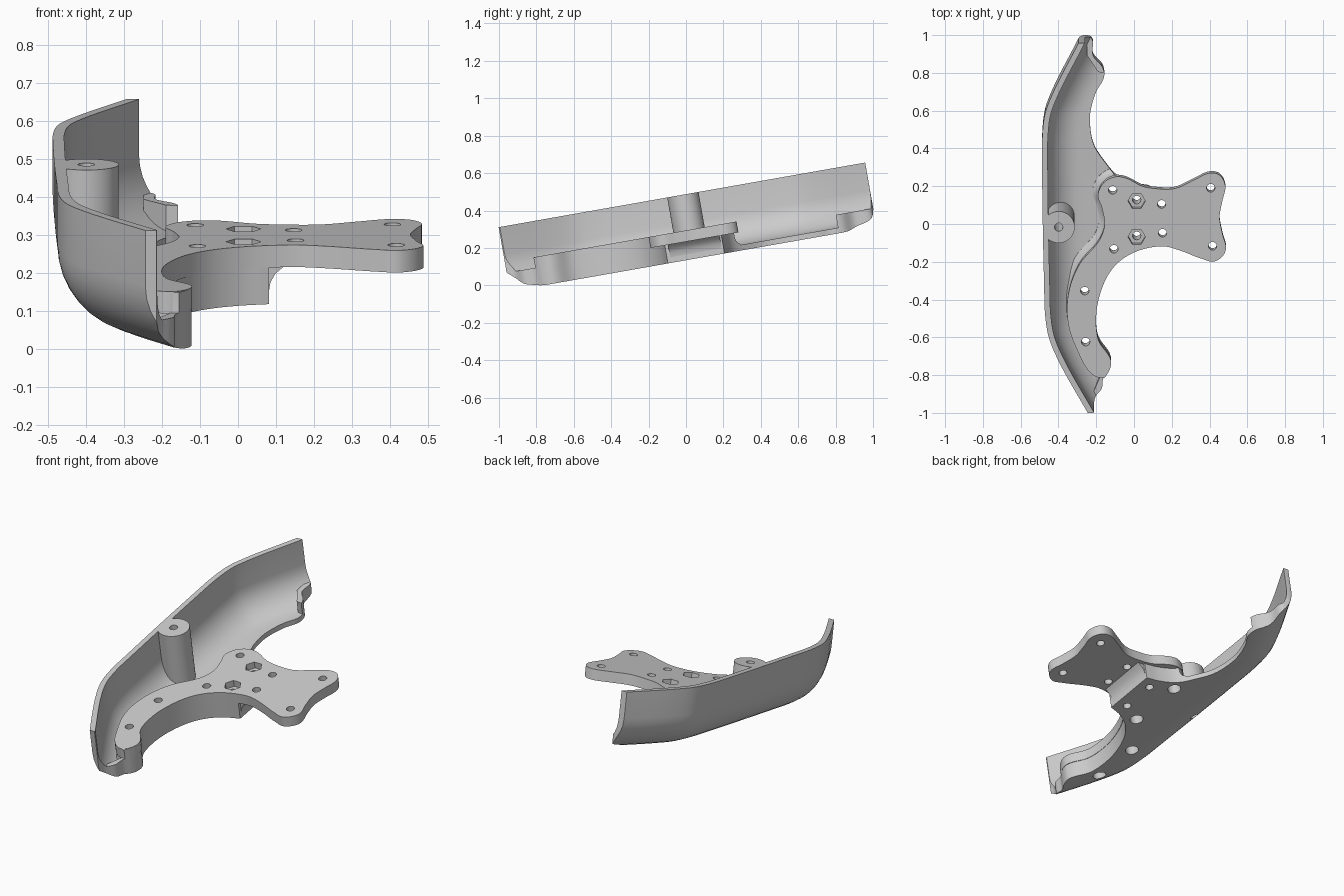
import bpy, bmesh, math
from mathutils import Matrix, Vector

if "Cube" in bpy.data.objects:
    bpy.data.objects.remove(bpy.data.objects["Cube"])

grey = bpy.data.materials.new("plain grey")
grey.use_nodes = True
grey.diffuse_color = (0.6, 0.6, 0.6, 1)
grey.node_tree.nodes["Principled BSDF"].inputs["Base Color"].default_value = grey.diffuse_color

BASE, TOP, PLATE_TOP, PLATE_LOW = 0.13, 0.478, 0.287, 0.228
R, WALL = 0.2, 0.03


def smooth(pts, closed=False, n=6):
    """Curve through the points, with tangents scaled to each span."""
    p = [Vector(q) for q in pts]
    p = [p[-1]] + p + p[:2] if closed else [2 * p[0] - p[1]] + p + [2 * p[-1] - p[-2]]
    out = []
    for a, b, c, d in zip(p, p[1:], p[2:], p[3:]):
        span = (c - b).length
        m0 = ((b - a).normalized() + (c - b).normalized()).normalized() * span
        m1 = ((c - b).normalized() + (d - c).normalized()).normalized() * span
        for i in range(n):
            t = i / n
            e = t * t * (3 - 2 * t)
            out.append(b * (1 - e) + c * e + m0 * t * (1 - t) ** 2 - m1 * t * t * (1 - t))
    return out if closed else out + [p[-2]]


def offset(pts, d, closed=True):
    """Move each point to the right of its direction of travel."""
    n, out = len(pts), []
    for i, p in enumerate(pts):
        a = pts[i - 1] if closed or i else p
        b = pts[(i + 1) % n] if closed or i < n - 1 else p
        t = (b - a).normalized()
        out.append(p + d * Vector((t.y, -t.x)))
    return out


def loft(name, rings):
    """Solid through a stack of (outline, height) rings."""
    bm = bmesh.new()
    loops = [[bm.verts.new((p[0], p[1], h)) for p in ring] for ring, h in rings]
    for lo, hi in zip(loops, loops[1:]):
        for i in range(len(lo)):
            j = (i + 1) % len(lo)
            bm.faces.new((lo[i], lo[j], hi[j], hi[i]))
    bm.faces.new(loops[0])
    bm.faces.new(loops[-1])
    bmesh.ops.recalc_face_normals(bm, faces=bm.faces)
    if bm.calc_volume(signed=True) < 0:
        bmesh.ops.reverse_faces(bm, faces=bm.faces)
    me = bpy.data.meshes.new(name)
    bm.to_mesh(me)
    bm.free()
    me.materials.append(grey)
    ob = bpy.data.objects.new(name, me)
    bpy.context.collection.objects.link(ob)
    return ob


def prism(name, outline, low, high):
    return loft(name, [(outline, low), (outline, high)])


def cylinder(name, centre, radius, low, high, sides=24):
    ring = [(centre[0] + radius * math.cos(k * math.tau / sides),
             centre[1] + radius * math.sin(k * math.tau / sides)) for k in range(sides)]
    return prism(name, ring, low, high)


def combine(ob, tools, op="DIFFERENCE"):
    for tool in tools:
        mod = ob.modifiers.new("cut", "BOOLEAN")
        mod.operation, mod.solver, mod.object = op, "EXACT", tool
    bpy.context.view_layer.update()
    dg = bpy.context.evaluated_depsgraph_get()
    me = bpy.data.meshes.new_from_object(ob.evaluated_get(dg))
    ob.modifiers.clear()
    ob.data = me


# Outlines
rim = smooth([(-.06, -1.25), (-.245, -.93), (-.41, -.63), (-.453, -.52), (-.472, -.4), (-.477, -.25),
              (-.488, .4), (-.487, .55), (-.473, .676), (-.44, .77), (-.30, 1.05), (-.16, 1.33)])
arc = [(-.124, -.687), (-.19, -.575), (-.204, -.462), (-.19, -.35), (-.14, -.22),
       (-.08, -.147), (0, -.097)]
raised_edge = [(.045, .254), (-.05, .30), (-.10, .305), (-.16, .274), (-.19, .208),
               (-.17, .142), (-.155, .05), (-.18, -.03), (-.29, -.167), (-.347, -.325),
               (-.347, -.487), (-.30, -.624), (-.235, -.74), (-.18, -.771), (-.145, -.75)]
arm = [(.08, -.072), (.16, -.065), (.24, -.086), (.36, -.132), (.425, -.146), (.482, -.09), (.465, .0),
       (.45, .09), (.465, .18), (.48, .26), (.45, .315), (.40, .325), (.32, .29),
       (.215, .242), (.11, .242)]
far_edge = [(-.262, 1.06), (-.225, 1.04), (-.218, .95), (-.165, .88), (-.16, .82), (-.2, .745),
            (-.23, .645), (-.235, .585), (-.215, .46), (-.16, .37), (-.09, .29), (0, .25), (.08, .235)]
near_edge = [(.08, -.072)] + arc[::-1] + [(-.135, -.74), (-.165, -.79), (-.172, -.84),
                                          (-.208, -.89), (-.215, -.93)]


def shell(name, radius, top):
    """Tray solid: upright wall rounding into the floor."""
    rings = []
    for k in range(10):
        a = math.pi / 2 * (1 - k / 9)
        rings.append((R - radius * math.cos(a), BASE + R - radius * math.sin(a)))
    rings.append((R - radius, top))
    return loft(name, [(offset(rim, d, False) + [Vector((1, 1.33)), Vector((1, -1.25))], h)
                       for d, h in rings])


# Solid tray, trimmed to its plan outline
body = shell("tray_body", R, TOP)
trim = prism("trim", smooth(far_edge) + smooth(near_edge) + [(-.7, -.93), (-.7, 1.06)], -.1, .8)
combine(body, [trim], "INTERSECT")

# Raised block, post and end lips, kept within the solid tray
block_ring = smooth(raised_edge[:-1]) + [Vector(p) for p in [(0, -.8), (.3, -.8), (.3, .254)]]
block = loft("raised_block", [(offset(block_ring, d), h) for d, h in
                              [(.03, .14), (.03, .165), (.012, .175), (.004, .188), (0, .205),
                               (0, PLATE_TOP - .002)]])
post = cylinder("post", (-.4, .07), .085, .14, .7, 40)
far_lip = prism("far_lip", [(-.25, 1.1), (-.1, 1.1), (-.1, .85), (-.19, .86), (-.25, .95)], .14, .23)
near_lip = prism("near_lip", [(-.225, -.97), (-.05, -.97), (-.05, -.74), (-.17, -.75), (-.22, -.87)], .14, .23)
inside = [block, post, far_lip, near_lip]
for ob in inside:
    combine(ob, [body], "INTERSECT")

# Hollow out the tray
hollow = shell("hollow", R - WALL, .6)
combine(body, [hollow])

# Mounting plate and the fillet beneath it
plate_ring = smooth(raised_edge + arc + arm, True)
plate = prism("mounting_plate", offset(plate_ring, .002), PLATE_LOW, PLATE_TOP)
fillet = prism("plate_fillet", [(.06, .16), (.08, .16), (.084, .185), (.097, .208),
                                (.12, PLATE_LOW), (.12, .24), (.06, .24)], -.055, .225)
fillet.data.transform(Matrix(((1, 0, 0, 0), (0, 0, 1, 0), (0, 1, 0, 0), (0, 0, 0, 1))))
fillet.data.flip_normals()

# Screw holes, counterbores and hexagonal nut pockets
bored = [(-.114, .236), (-.108, -.081), (-.262, -.306), (-.257, -.58)]
plain = [(.145, .16), (.405, .247), (.415, -.065), (.15, .005)]
nuts = [(.013, .177), (.013, -.016)]
holes = [cylinder("hole", c, .022, -.1, .8) for c in bored + plain + nuts + [(-.4, .07)]]
holes += [cylinder("bore", c, .036, -.1, .2) for c in bored]
holes += [cylinder("nut", c, .046, .25, .4, 6) for c in nuts]
for ob in (body, block, post, plate):
    combine(ob, holes)

for helper in [hollow, trim] + holes:
    bpy.data.objects.remove(helper)

# Tilt, centre and stand on the ground
parts = [body, plate, fillet] + inside
for ob in parts:
    ob.data.transform(Matrix.Rotation(math.radians(10), 4, "X"))
co = [v.co for ob in parts for v in ob.data.vertices]
low = [min(c[i] for c in co) for i in range(3)]
high = [max(c[i] for c in co) for i in range(3)]
shift = Vector((-(low[0] + high[0]) / 2, -(low[1] + high[1]) / 2, -low[2]))
for ob in parts:
    ob.data.transform(Matrix.Translation(shift))
    ob.select_set(True)
bpy.context.view_layer.objects.active = body
bpy.ops.object.shade_smooth_by_angle(angle=math.radians(30))
